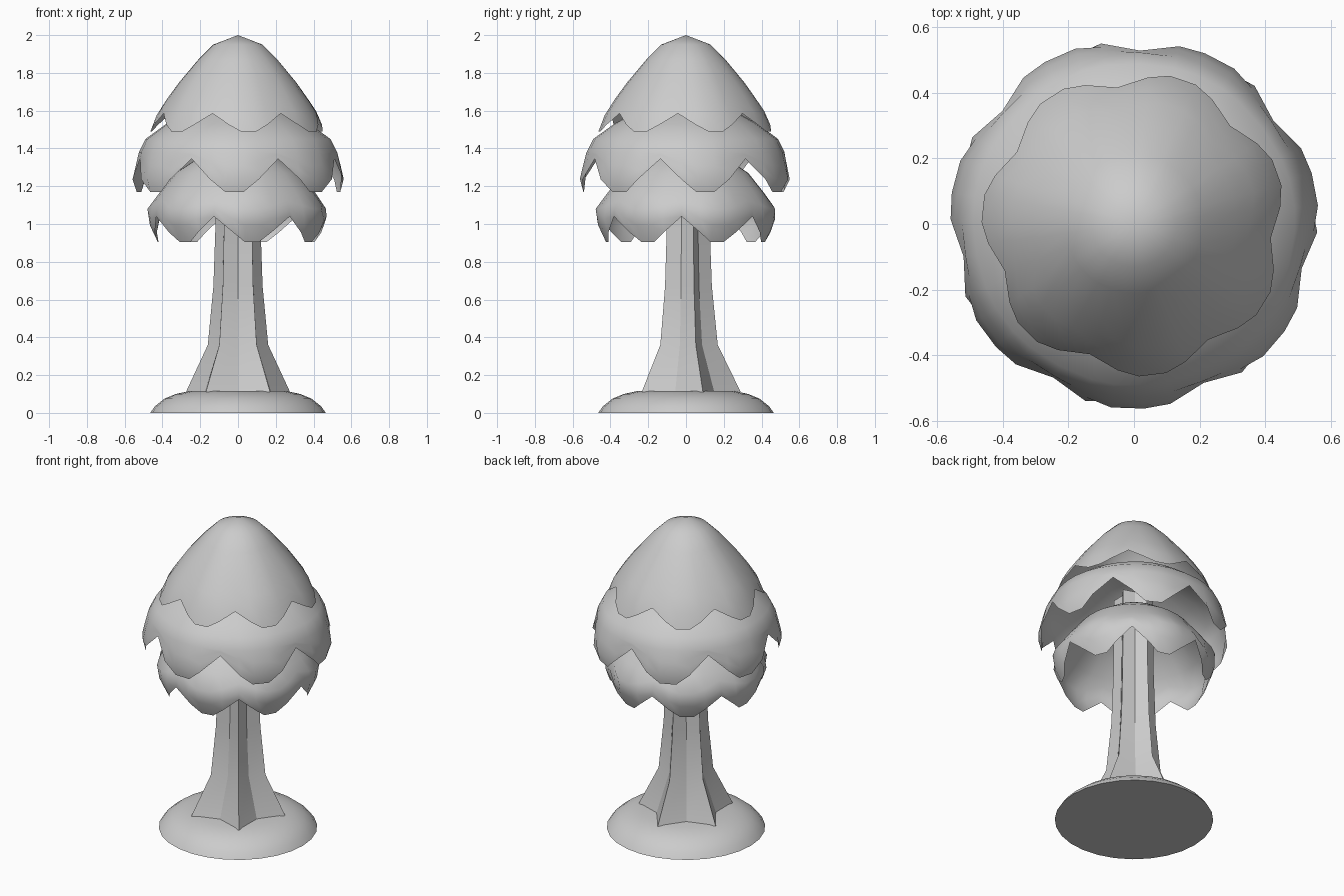
import bpy, bmesh
from math import sin, cos, pi, radians

if "Cube" in bpy.data.objects:
    bpy.data.objects.remove(bpy.data.objects["Cube"])


def finish(name, bm, angle):
    bmesh.ops.recalc_face_normals(bm, faces=bm.faces)
    me = bpy.data.meshes.new(name)
    bm.to_mesh(me)
    bm.free()
    ob = bpy.data.objects.new(name, me)
    bpy.context.collection.objects.link(ob)
    bpy.ops.object.select_all(action='DESELECT')
    ob.select_set(True)
    bpy.context.view_layer.objects.active = ob
    bpy.ops.object.shade_smooth_by_angle(angle=radians(angle))
    return ob


def skin(bm, rings):
    """Bridge successive closed rings of equal length with quads."""
    rows = [[bm.verts.new(p) for p in ring] for ring in rings]
    n = len(rows[0])
    for a, b in zip(rows, rows[1:]):
        for i in range(n):
            j = (i + 1) % n
            bm.faces.new((a[i], a[j], b[j], b[i]))
    return rows


def radius_at(profile, z):
    """Radius of a top-down (r, z) profile at height z."""
    for (r0, z0), (r1, z1) in zip(profile, profile[1:]):
        if z >= z1:
            return r0 + (r1 - r0) * (z0 - z) / (z0 - z1)
    return profile[-1][0]


# Ground mound
bm = bmesh.new()
N = 28
mound = [(0.465, 0), (0.44, 0.035), (0.39, 0.075), (0.33, 0.1), (0.26, 0.115), (0.12, 0.119)]
rows = skin(bm, [[(r * cos(2 * pi * i / N), r * sin(2 * pi * i / N), z) for i in range(N)]
                 for r, z in mound])
bm.faces.new(rows[0])
bm.faces.new(rows[-1])
finish("ground_mound", bm, 40)

# Trunk: five-ridged star section flaring into roots (ridge r, valley r, z)
bm = bmesh.new()
trunk = [(0.29, 0.185, 0.11), (0.168, 0.105, 0.36), (0.137, 0.085, 0.67),
         (0.125, 0.078, 1.0), (0.12, 0.075, 1.5)]
rows = skin(bm, [[((a if i % 2 == 0 else b) * cos(pi / 2 + i * pi / 5),
                   (a if i % 2 == 0 else b) * sin(pi / 2 + i * pi / 5), z)
                  for i in range(10)] for a, b, z in trunk])
bm.faces.new(rows[-1])
finish("trunk", bm, 25)

# Leaf tiers: domed skirts with seven scallops each
LOBES = 7
STEP = 2 * pi / LOBES
LOBE_SHAPE = [(-0.5, 1.0), (-0.26, 0.38), (-0.1, 0.0), (0.1, 0.0), (0.26, 0.38)]


def leaf_tier(name, profile, notch, low, centre, bulge):
    bm = bmesh.new()
    cols = [(radians(centre) + STEP * (k + u), low + (notch - low) * h, cos(2 * pi * u))
            for k in range(LOBES) for u, h in LOBE_SHAPE]
    top = profile[0][1]
    fixed = [z for r, z in profile[1:] if z > notch + 0.03]
    rings = []
    for z in fixed:
        f = bulge * (top - z) / (top - low)
        rings.append([(radius_at(profile, z), z, a, 1 + f * c) for a, e, c in cols])
    for t in (0.34, 0.67, 1.0):
        ring = []
        for a, edge, c in cols:
            z = fixed[-1] + (edge - fixed[-1]) * t
            ring.append((radius_at(profile, z), z, a, 1 + bulge * c))
        rings.append(ring)
    rows = skin(bm, [[(r * f * cos(a), r * f * sin(a), z) for r, z, a, f in ring]
                     for ring in rings])
    apex = bm.verts.new((0, 0, top))
    first = rows[0]
    for i in range(len(first)):
        bm.faces.new((apex, first[i], first[(i + 1) % len(first)]))
    finish(name, bm, 50)


leaf_tier("top_leaves",
          [(0, 2.0), (0.13, 1.95), (0.21, 1.87), (0.31, 1.75), (0.41, 1.61),
           (0.44, 1.55), (0.46, 1.49)], 1.585, 1.49, 277, 0.01)
leaf_tier("middle_leaves",
          [(0, 1.68), (0.2, 1.63), (0.38, 1.53), (0.49, 1.45), (0.525, 1.38),
           (0.56, 1.23), (0.54, 1.17)], 1.345, 1.17, 268, 0.01)
leaf_tier("bottom_leaves",
          [(0, 1.42), (0.18, 1.37), (0.33, 1.27), (0.41, 1.17), (0.485, 1.065),
           (0.45, 0.96), (0.42, 0.905)], 1.04, 0.905, 280, 0.015)
